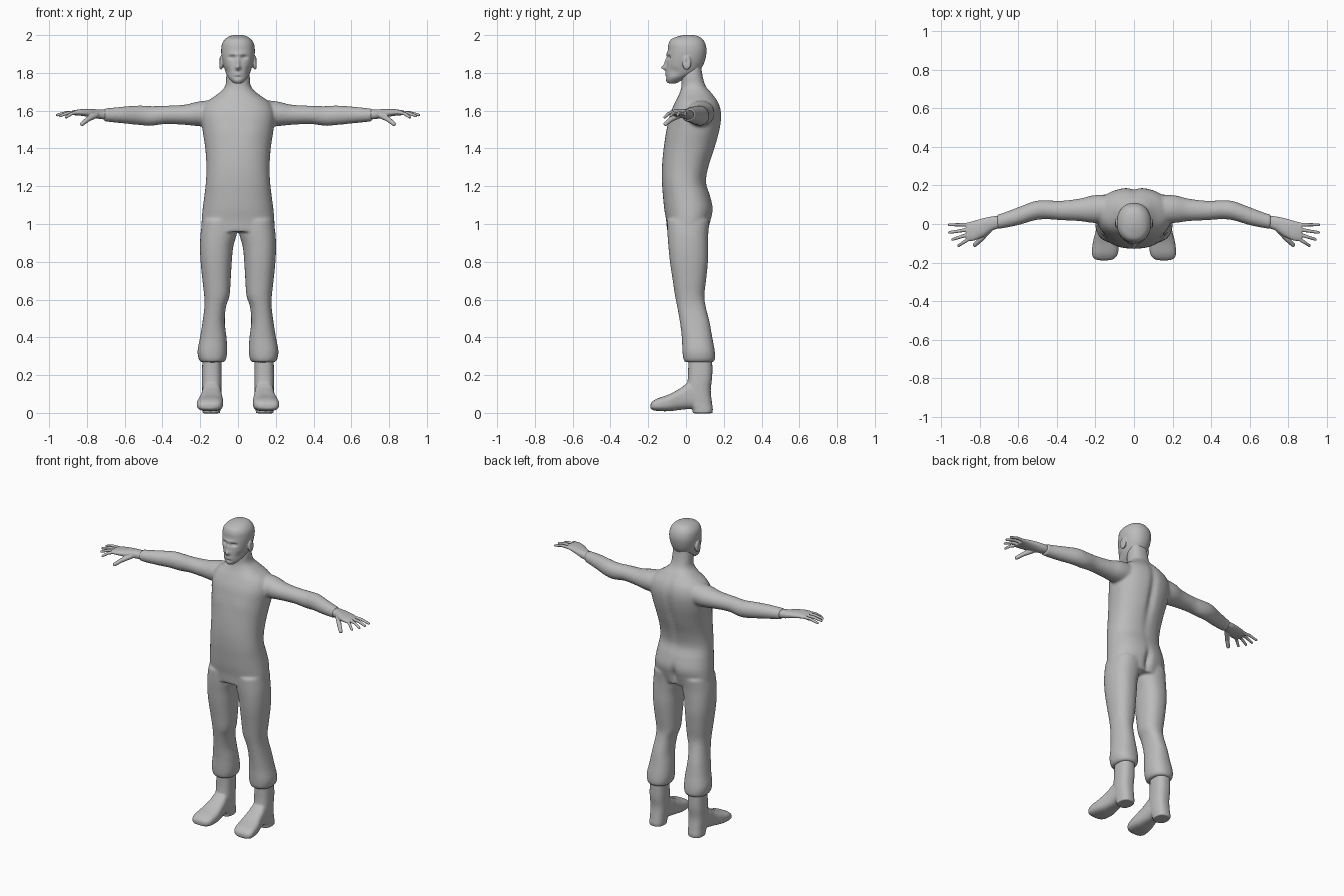
import bpy
import bmesh
import math
from mathutils import Vector, Matrix

cube = bpy.data.objects.get("Cube")
if cube:
    bpy.data.objects.remove(cube, do_unlink=True)

grey = bpy.data.materials.new("plain grey")
grey.use_nodes = True
shade = (0.5, 0.5, 0.5, 1.0)
grey.diffuse_color = shade
grey.node_tree.nodes["Principled BSDF"].inputs["Base Color"].default_value = shade


def spline(rows, steps):
    """Smooth the section rows with a Catmull-Rom curve."""
    result = []
    last = len(rows) - 1
    for i in range(last):
        before, start = rows[max(i - 1, 0)], rows[i]
        end, after = rows[i + 1], rows[min(i + 2, last)]
        for s in range(steps):
            t = s / steps
            result.append([b + 0.5 * t * (c - a + t * (2 * a - 5 * b + 4 * c - d + t * (3 * (b - c) + d - a)))
                           for a, b, c, d in zip(before, start, end, after)])
    result.append(rows[last])
    return result


def loft(bm, axis, rows, side=1, power=2.3, steps=5, segments=64):
    """Skin rounded sections; a row is position, low and high of the other two axes."""
    u, v = [k for k in range(3) if k != axis]
    rings = []
    for position, u_low, u_high, v_low, v_high in spline(rows, steps):
        ring = []
        for k in range(segments):
            angle = math.tau * k / segments
            c, s = (math.copysign(abs(f) ** (2 / power), f) for f in (math.cos(angle), math.sin(angle)))
            point = Vector()
            point[axis] = position
            point[u] = (u_low + u_high + c * (u_high - u_low)) / 2
            point[v] = (v_low + v_high + s * (v_high - v_low)) / 2
            point.x *= side
            ring.append(bm.verts.new(point))
        rings.append(ring)
    for low, high in zip(rings, rings[1:]):
        for k in range(segments):
            n = (k + 1) % segments
            bm.faces.new((low[k], low[n], high[n], high[k]))
    bm.faces.new(rings[0])
    bm.faces.new(rings[-1])


def symmetric(rows):
    return [(z, -half, half, front, back) for z, half, front, back in rows]


def bump(bm, centre, radii, push):
    """Push the surface near a centre with a soft falloff."""
    for vert in bm.verts:
        d = sum(((p - c) / r) ** 2 for p, c, r in zip(vert.co, centre, radii))
        if d < 9:
            vert.co += Vector(push) * math.exp(-d)


def ball(bm, centre, radii):
    matrix = Matrix.Translation(centre) @ Matrix.Diagonal((*radii, 1))
    bmesh.ops.create_uvsphere(bm, u_segments=24, v_segments=16, radius=1, matrix=matrix)


def finger(bm, points, radius, side):
    points = [Vector((x * side, y, z)) for x, y, z in points]
    for i, (a, b) in enumerate(zip(points, points[1:])):
        r = radius * (1 - 0.15 * i)
        turn = (b - a).to_track_quat('Z', 'Y').to_matrix().to_4x4()
        bmesh.ops.create_cone(bm, cap_ends=True, segments=16, radius1=r, radius2=r * 0.85,
                              depth=(b - a).length, matrix=Matrix.Translation((a + b) / 2) @ turn)
        ball(bm, b, [r * 0.85] * 3)


def finish(bm, name, voxel, smoothing):
    """Fuse the pieces of a part into one smooth skin."""
    bmesh.ops.recalc_face_normals(bm, faces=bm.faces[:])
    mesh = bpy.data.meshes.new(name)
    bm.to_mesh(mesh)
    bm.free()
    mesh.materials.append(grey)
    mesh.shade_smooth()
    obj = bpy.data.objects.new(name, mesh)
    bpy.context.scene.collection.objects.link(obj)
    fuse = obj.modifiers.new("fuse", 'REMESH')
    fuse.mode = 'VOXEL'
    fuse.voxel_size = voxel
    fuse.use_smooth_shade = True
    relax = obj.modifiers.new("relax", 'SMOOTH')
    relax.factor = 0.5
    relax.iterations = smoothing


# Torso with neck
body = bmesh.new()
loft(body, 2, symmetric([
    (.96, .192, -.1, .115), (1.02, .192, -.105, .132), (1.08, .187, -.115, .143),
    (1.15, .178, -.122, .128), (1.22, .17, -.127, .107), (1.3, .167, -.127, .12),
    (1.4, .173, -.118, .153), (1.5, .188, -.1, .18), (1.58, .195, -.085, .188),
    (1.64, .172, -.06, .174), (1.69, .105, -.035, .14), (1.73, .068, -.024, .105),
    (1.79, .062, -.022, .087), (1.85, .055, 0, .08)]), segments=96)
bump(body, (0, .17, 1.45), (.022, .08, .2), (0, -.016, 0))
bump(body, (0, .13, 1.03), (.018, .06, .06), (0, -.024, 0))
for side in (1, -1):
    bump(body, (.08 * side, -.1, 1.49), (.07, .06, .05), (0, -.005, 0))
    # Sleeves
    loft(body, 0, [
        (.08, .01, .15, 1.52, 1.66), (.2, .005, .15, 1.518, 1.65), (.28, .015, .132, 1.525, 1.632),
        (.38, .02, .12, 1.53, 1.626), (.46, .025, .123, 1.52, 1.624), (.52, .018, .117, 1.524, 1.627),
        (.6, -.006, .087, 1.532, 1.622), (.68, -.022, .057, 1.54, 1.614), (.71, -.026, .05, 1.544, 1.612)],
        side, power=2)
    # Trouser legs with gathered cuffs
    loft(body, 2, [
        (1.02, 0, .188, -.1, .125), (.95, .006, .198, -.098, .118), (.88, .025, .201, -.093, .117),
        (.8, .033, .198, -.085, .116), (.7, .039, .188, -.07, .106), (.62, .045, .179, -.058, .097),
        (.56, .064, .178, -.046, .105), (.48, .07, .188, -.032, .125), (.4, .061, .201, -.022, .139),
        (.33, .057, .214, -.019, .152), (.285, .063, .208, -.014, .154), (.268, .075, .195, -.004, .142)],
        side)
finish(body, "bodysuit", .008, 5)

# Head
head = bmesh.new()
loft(head, 2, symmetric([
    (1.745, .022, -.095, -.05), (1.77, .048, -.104, -.005), (1.8, .064, -.106, .06),
    (1.84, .077, -.104, .09), (1.88, .086, -.1, .104), (1.92, .089, -.096, .109),
    (1.955, .084, -.092, .102), (1.98, .067, -.076, .086), (1.995, .042, -.035, .062),
    (2.001, .012, 0, .03)]), power=2.2, steps=10, segments=128)
# Brow, nose bridge, nose, lips, mouth line, lower lip hollow and chin
for z, width, height, push in ((1.9, .045, .01, -.006), (1.855, .01, .025, -.012),
                               (1.828, .013, .013, -.024), (1.793, .022, .008, -.007),
                               (1.794, .02, .003, .006), (1.777, .02, .006, .004),
                               (1.758, .022, .012, -.005)):
    bump(head, (0, -.105, z), (width, .04, height), (0, push, 0))
for side in (1, -1):
    # Eye sockets, cheeks, eyes and ears
    bump(head, (.031 * side, -.09, 1.882), (.017, .03, .01), (0, .013, 0))
    bump(head, (.055 * side, -.06, 1.81), (.02, .03, .02), (-.003 * side, .006, 0))
    ball(head, (.031 * side, -.072, 1.882), (.013, .012, .01))
    ball(head, (.09 * side, .004, 1.853), (.012, .024, .037))
    bump(head, (.104 * side, .002, 1.858), (.012, .011, .018), (-.008 * side, 0, 0))
finish(head, "head", .004, 3)

for side, label in ((1, "left"), (-1, "right")):
    # Hand: palm, four fingers and thumb
    hand = bmesh.new()
    loft(hand, 0, [
        (.68, -.016, .042, 1.552, 1.604), (.73, -.032, .04, 1.556, 1.606), (.78, -.065, .03, 1.565, 1.609),
        (.83, -.086, .016, 1.573, 1.608), (.87, -.088, .006, 1.576, 1.602)], side)
    for base, tip, drop in ((-.004, -.004, 0), (-.028, -.044, 0), (-.053, -.08, .004), (-.076, -.112, .012)):
        reach = .957 - 4 * drop
        finger(hand, [(.855, base, 1.59), ((.855 + reach) / 2, (base + tip) / 2, 1.59 - drop / 2),
                      (reach, tip, 1.577 - drop)], .0105, side)
    finger(hand, [(.75, -.03, 1.578), (.795, -.08, 1.554), (.825, -.108, 1.53)], .016, side)
    finish(hand, label + "_hand", .0035, 3)

    # Boot: shaft with heel, then the foot
    boot = bmesh.new()
    loft(boot, 2, [
        (.31, .088, .187, .012, .138), (.2, .087, .191, .011, .139), (.12, .088, .19, .004, .131),
        (.05, .091, .188, .015, .138), (.02, .093, .188, .032, .142), (-.002, .095, .187, .036, .14)],
        side, power=2.5)
    loft(boot, 1, [
        (.1, .095, .185, .022, .1), (.03, .09, .189, .022, .165), (-.03, .084, .197, .016, .13),
        (-.09, .078, .212, .009, .098), (-.15, .083, .218, .01, .077), (-.178, .1, .208, .016, .06),
        (-.188, .125, .185, .024, .046)], side, power=2.8)
    finish(boot, label + "_boot", .005, 4)
